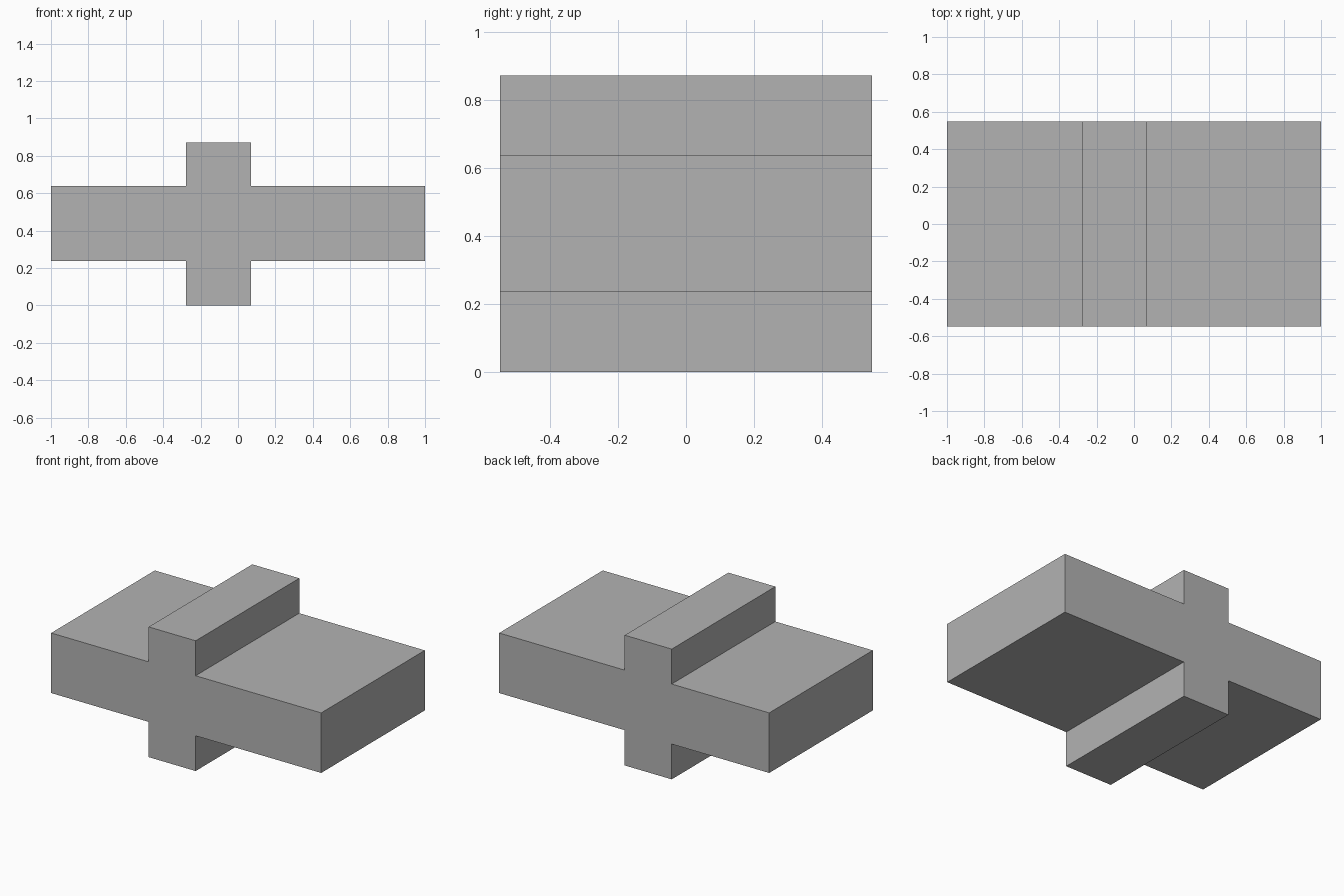
import bpy
import bmesh

# Remove the default object
cube = bpy.data.objects.get("Cube")
if cube:
    bpy.data.objects.remove(cube, do_unlink=True)

# Plain grey material
grey = bpy.data.materials.new("plain grey")
grey.use_nodes = True
colour = (0.45, 0.45, 0.45, 1)
grey.diffuse_color = colour
grey.node_tree.nodes["Principled BSDF"].inputs["Base Color"].default_value = colour

# Cross-section: wide slab crossed by an off-centre upright rib
HALF_DEPTH = 0.548
SLAB_X, SLAB_Z = (-1, 1), (0.236, 0.638)
RIB_X, RIB_Z = (-0.278, 0.07), (0, 0.872)
(l, r), (lo, hi) = SLAB_X, SLAB_Z
(a, b), (bottom, top) = RIB_X, RIB_Z
profile = [(a, bottom), (b, bottom), (b, lo), (r, lo), (r, hi), (b, hi),
           (b, top), (a, top), (a, hi), (l, hi), (l, lo), (a, lo)]

# Extrude the cross-section from front to back
bm = bmesh.new()
front = bm.faces.new([bm.verts.new((x, -HALF_DEPTH, z)) for x, z in profile])
extruded = bmesh.ops.extrude_face_region(bm, geom=[front], use_keep_orig=True)
back_verts = [g for g in extruded["geom"] if isinstance(g, bmesh.types.BMVert)]
bmesh.ops.translate(bm, verts=back_verts, vec=(0, 2 * HALF_DEPTH, 0))
bmesh.ops.recalc_face_normals(bm, faces=bm.faces)

mesh = bpy.data.meshes.new("cross_block")
bm.to_mesh(mesh)
bm.free()
mesh.materials.append(grey)
block = bpy.data.objects.new("cross_block", mesh)
bpy.context.scene.collection.objects.link(block)
